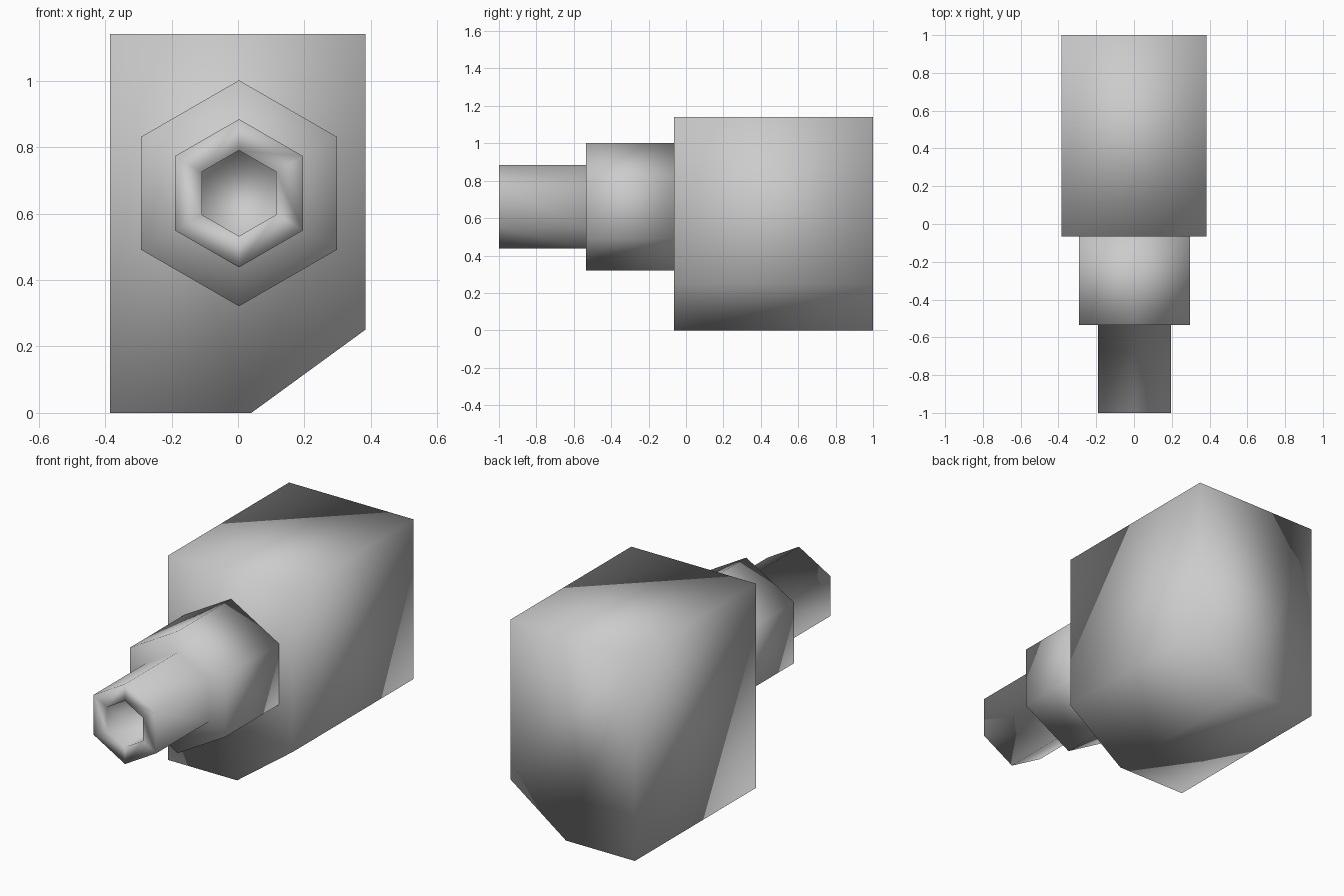
import bpy, bmesh
from math import sin, cos, pi

default_cube = bpy.data.objects.get("Cube")
if default_cube:
    bpy.data.objects.remove(default_cube, do_unlink=True)

# Single plain grey material
grey = bpy.data.materials.new("plain grey")
grey.use_nodes = True
colour = (0.6, 0.6, 0.6, 1)
grey.diffuse_color = colour
grey.node_tree.nodes["Principled BSDF"].inputs["Base Color"].default_value = colour


def loft(name, loops):
    """Skin a row of matching closed loops, capping the first and last."""
    bm = bmesh.new()
    rings = [[bm.verts.new(p) for p in loop] for loop in loops]
    for a, b in zip(rings, rings[1:]):
        n = len(a)
        for i in range(n):
            j = (i + 1) % n
            bm.faces.new((a[i], a[j], b[j], b[i]))
    bm.faces.new(rings[0])
    bm.faces.new(rings[-1])
    bmesh.ops.recalc_face_normals(bm, faces=bm.faces)
    for face in bm.faces:
        face.smooth = True
    mesh = bpy.data.meshes.new(name)
    bm.to_mesh(mesh)
    bm.free()
    mesh.materials.append(grey)
    obj = bpy.data.objects.new(name, mesh)
    bpy.context.collection.objects.link(obj)
    return obj


def hexagon(y, radius, cx=0.003, cz=0.661):
    """Upright hexagon facing the front, with a corner at the top."""
    return [(cx + radius * cos(pi / 2 + k * pi / 3), y,
             cz + radius * sin(pi / 2 + k * pi / 3)) for k in range(6)]


# Block body with one lower corner cut away
outline = [(-0.385, 0), (0.04, 0), (0.383, 0.25), (0.383, 1.14), (-0.385, 1.14)]
loft("body", [[(x, y, z) for x, z in outline] for y in (-0.065, 1)])

# Stepped six-sided barrel with a blind bore in its front end
steps = [(-0.065, 0.34), (-0.535, 0.34), (-0.535, 0.223),
         (-1, 0.223), (-1, 0.129), (-0.8, 0.129)]
loft("barrel", [hexagon(y, r) for y, r in steps])
